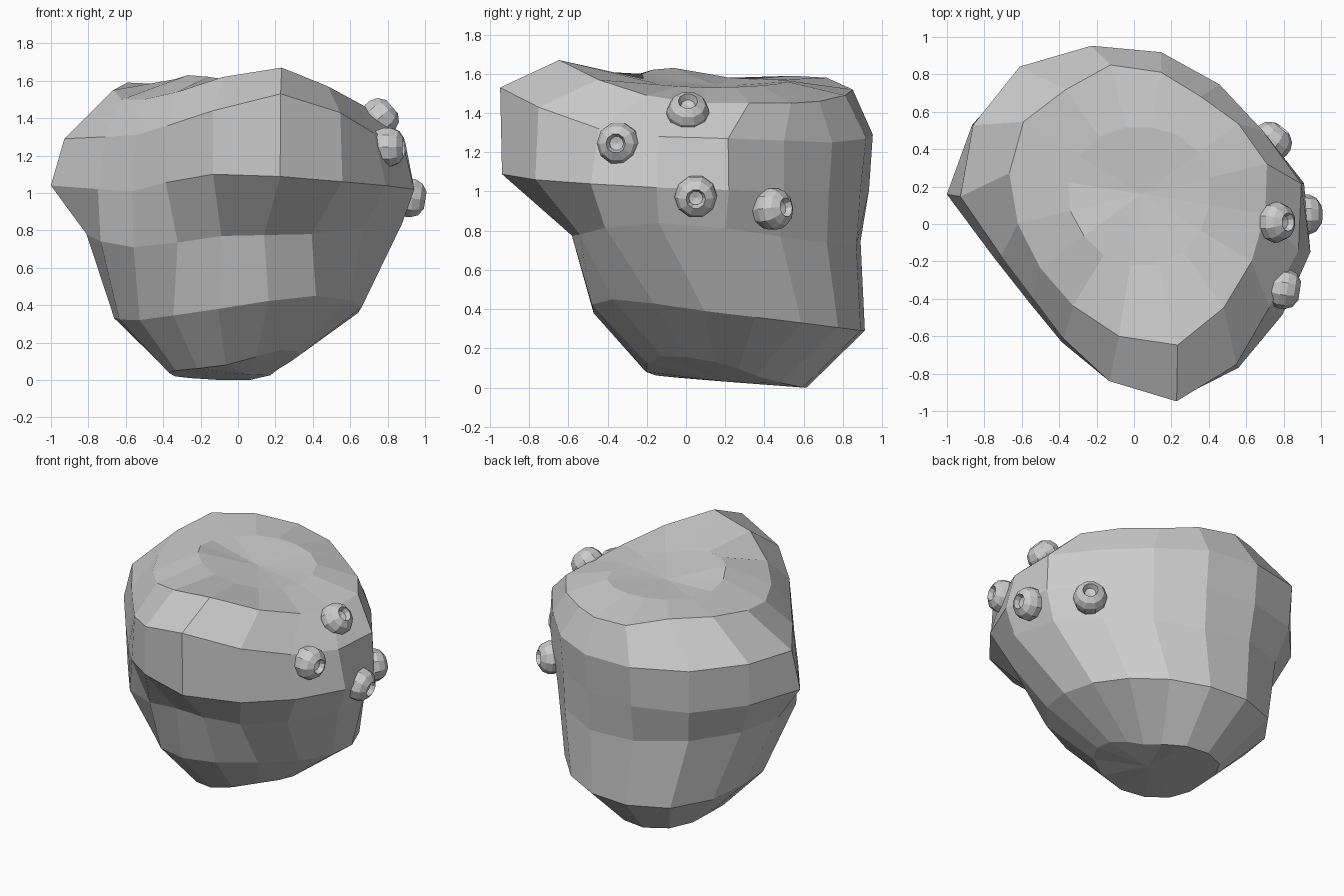
import bpy, bmesh
from math import cos, sin, radians, pi
from mathutils import Vector

if "Cube" in bpy.data.objects:
    bpy.data.objects.remove(bpy.data.objects["Cube"])

START, SEGS = -9, 16   # first compass angle and segments round the boulder


def densify(v):
    """Bring a half-density closed run of values up to SEGS, smoothly."""
    if len(v) == SEGS:
        return v
    n, out = len(v), []
    for i in range(n):
        a, b, c, d = v[i - 1], v[i], v[(i + 1) % n], v[(i + 2) % n]
        out += [b, (9 * (b + c) - a - d) / 16]
    return out


def skin(name, rings, bottom, top):
    """Skin stacked closed rings, closing the ends with pole vertices."""
    bm = bmesh.new()
    rows = [[bm.verts.new(p) for p in ring] for ring in rings]
    n = len(rows[0])
    lo, hi = bm.verts.new(bottom), bm.verts.new(top)
    for i in range(n):
        j = (i + 1) % n
        bm.faces.new((lo, rows[0][j], rows[0][i]))
        bm.faces.new((hi, rows[-1][i], rows[-1][j]))
        for a, b in zip(rows, rows[1:]):
            bm.faces.new((a[i], a[j], b[j], b[i]))
    bmesh.ops.recalc_face_normals(bm, faces=bm.faces[:])
    mesh = bpy.data.meshes.new(name)
    bm.to_mesh(mesh)
    bm.free()
    ob = bpy.data.objects.new(name, mesh)
    bpy.context.collection.objects.link(ob)
    return ob


def rock_ring(cx, cy, radii, heights):
    r, z = densify(radii), densify(heights)
    step = 360 / SEGS
    return [(cx + r[i] * cos(radians(START + i * step)),
             cy + r[i] * sin(radians(START + i * step)), z[i]) for i in range(SEGS)]


# Boulder: lopsided rings from the underside to the dished top
base = rock_ring(0, .2, (.33, .27, .40, .43, .36, .41, .41, .40),
                 (.13, .06, .00, .01, .03, .05, .08, .16))
lower = rock_ring(0, .2, (.67, .66, .70, .75, .67, .65, .68, .71),
                  (.39, .33, .29, .30, .33, .32, .38, .45))
waist = rock_ring(0, 0, (.89, .82, .88, .93, .82, .69, .57, .67),
                  (.84, .77, .72, .78, .78, .71, .77, .78))
belly = rock_ring(0, 0, (.955, .935, .85, .855, .90, .96, 1.02, 1.015,
                         1.013, .77, .70, .74, .85, .965, .95, .93),
                  (1.02, 1.0, 1.0, 1.02, 1.04, 1.01, 1.10, 1.06))
shoulder = rock_ring(0, 0, (.89, .92, .85, .875, .93, .98, 1.04, 1.01,
                            .94, .73, .67, .72, .85, .975, .93, .85),
                     (1.28, 1.27, 1.26, 1.25, 1.27, 1.29, 1.32, 1.32,
                      1.29, 1.30, 1.31, 1.36, 1.44, 1.53, 1.43, 1.32))
rim = rock_ring(.04, .16, (.67, .69, .64, .61, .66, .71, .69, .74,
                           .715, .68, .67, .70, .77, .83, .75, .69),
                (1.45, 1.45, 1.45, 1.46, 1.49, 1.52, 1.58, 1.59,
                 1.55, 1.50, 1.50, 1.54, 1.62, 1.67, 1.57, 1.49))
dish = rock_ring(.04, .16, (.37, .38, .36, .38, .40, .38, .39, .38),
                 (1.53, 1.54, 1.56, 1.57, 1.58, 1.63, 1.60, 1.55))
skin("boulder", [base, lower, waist, belly, shoulder, rim, dish],
     (.05, .2, .03), (.04, .16, 1.535))

# Barnacles: small domes with a crater, seated on the right side
PROFILE = [(.09, -.06), (.109, -.01), (.108, .025), (.09, .065), (.05, .092), (.036, .06)]
SIDES = 10


def barnacle(name, seat, normal):
    rings = [[(r * cos(2 * pi * i / SIDES), r * sin(2 * pi * i / SIDES), h)
              for i in range(SIDES)] for r, h in PROFILE]
    ob = skin(name, rings, (0, 0, -.09), (0, 0, .05))
    ob.location = seat
    ob.rotation_mode = 'QUATERNION'
    ob.rotation_quaternion = Vector(normal).to_track_quat('Z', 'Y')


SEATS = [
    ((.795, -.345, 1.245), (1, -.15, 0)),
    ((.755, .01, 1.40), (.75, 0, .66)),
    ((.91, .05, .975), (1, 0, -.15)),
    ((.735, .44, .91), (.62, .78, .1)),
]
for k, (seat, normal) in enumerate(SEATS, 1):
    barnacle(f"barnacle_{k}", seat, normal)
